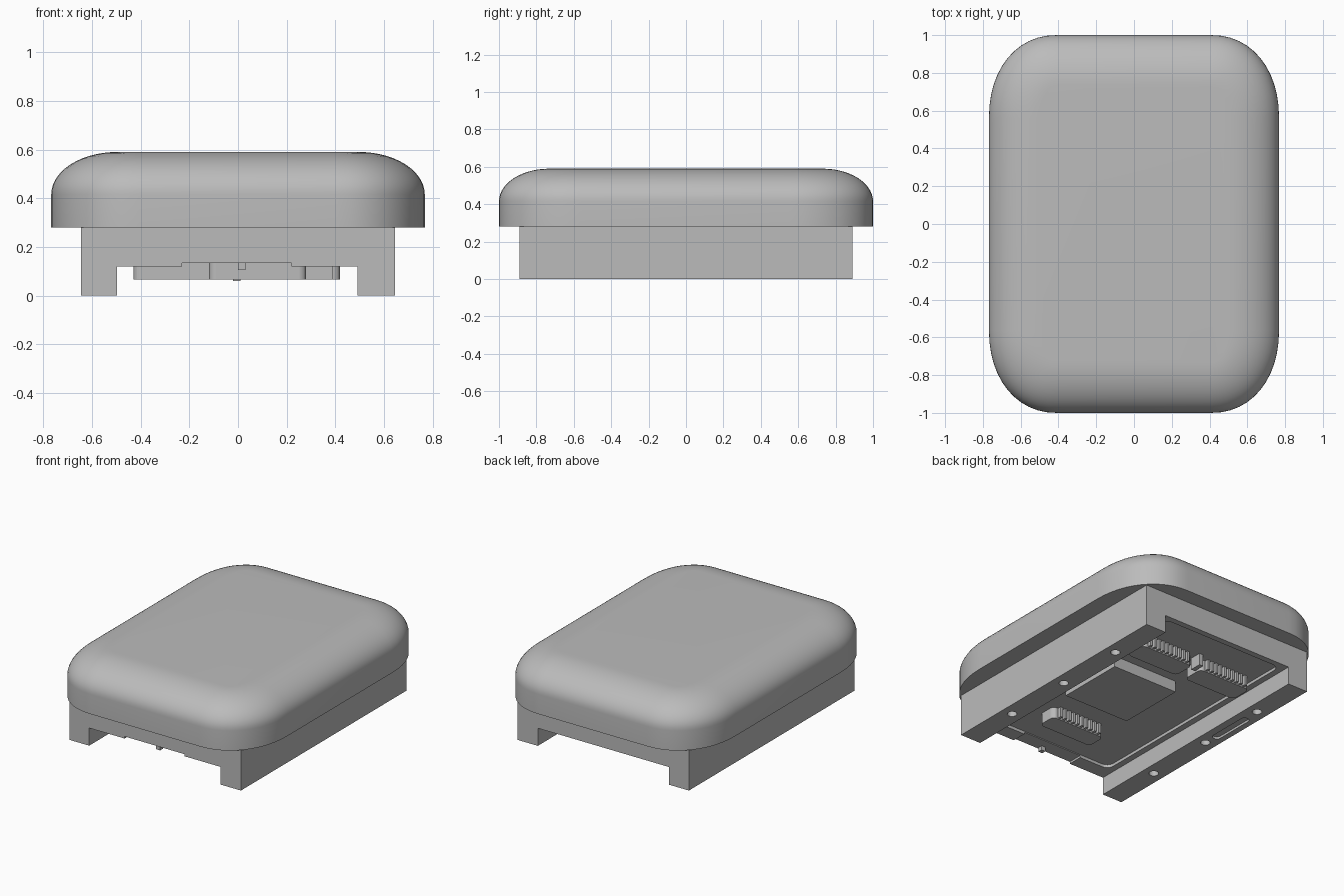
import bpy, bmesh, math

if "Cube" in bpy.data.objects:
    bpy.data.objects.remove(bpy.data.objects["Cube"])

grey = bpy.data.materials.new("plain_grey")
grey.diffuse_color = (0.5, 0.5, 0.5, 1)
grey.use_nodes = True
grey.node_tree.nodes["Principled BSDF"].inputs["Base Color"].default_value = grey.diffuse_color


def finish(name, bm):
    bmesh.ops.recalc_face_normals(bm, faces=bm.faces)
    me = bpy.data.meshes.new(name)
    bm.to_mesh(me)
    bm.free()
    me.materials.append(grey)
    ob = bpy.data.objects.new(name, me)
    bpy.context.collection.objects.link(ob)
    return ob


def outline(x0, x1, y0, y1, rx, ry, n=6, e=2.0):
    """Rectangle with rounded corners, counter-clockwise."""
    pts = []
    for q, (cx, cy) in enumerate([(x1 - rx, y1 - ry), (x0 + rx, y1 - ry),
                                  (x0 + rx, y0 + ry), (x1 - rx, y0 + ry)]):
        for i in range(n + 1):
            a = math.pi / 2 * (q + i / n)
            c, s = math.cos(a), math.sin(a)
            pts.append((cx + rx * math.copysign(abs(c) ** (2 / e), c),
                        cy + ry * math.copysign(abs(s) ** (2 / e), s)))
    return pts


def loft(name, loops):
    """Skin a stack of (outline, z) loops and cap both ends."""
    bm = bmesh.new()
    rings = [[bm.verts.new((x, y, z)) for x, y in pts] for pts, z in loops]
    for a, b in zip(rings, rings[1:]):
        for i in range(len(a)):
            j = (i + 1) % len(a)
            bm.faces.new((a[i], a[j], b[j], b[i]))
    bm.faces.new(rings[0][::-1])
    bm.faces.new(rings[-1])
    return finish(name, bm)


def slab(name, x0, x1, y0, y1, z0, z1, r=0.0):
    if r:
        pts = outline(x0, x1, y0, y1, r, r)
    else:
        pts = [(x1, y1), (x0, y1), (x0, y0), (x1, y0)]
    return loft(name, [(pts, z0), (pts, z1)])


def cut(target, cutter):
    mod = target.modifiers.new("cut", 'BOOLEAN')
    mod.operation = 'DIFFERENCE'
    mod.solver = 'EXACT'
    mod.object = cutter
    bpy.context.view_layer.objects.active = target
    bpy.ops.object.modifier_apply(modifier=mod.name)
    bpy.data.objects.remove(cutter)


# Domed lid: straight rim, then an elliptical shoulder up to the flat top
loops = []
for i in range(-1, 15):
    a = math.pi / 2 * max(i, 0) / 14
    d = 0.27 * (1 - math.cos(a))
    z = 0.28 if i < 0 else 0.415 + 0.175 * math.sin(a)
    loops.append((outline(-0.768 + d, 0.768 - d, -1 + d, 1 - d,
                          0.36 - d, 0.44 - d, 12, 2.15), z))
lid = loft("lid", loops)
bpy.ops.object.select_all(action='DESELECT')
lid.select_set(True)
bpy.context.view_layer.objects.active = lid
bpy.ops.object.shade_smooth_by_angle(angle=math.radians(35))

# Base block with a channel running front to back
base = slab("base", -0.645, 0.645, -0.89, 0.89, 0, 0.28)
cut(base, slab("channel_cutter", -0.497, 0.492, -1, 1, -0.1, 0.12))
# Board pocket in the channel ceiling and a notch through the front lip
cut(base, slab("pocket_cutter", -0.455, 0.45, -0.79, 0.85, 0.05, 0.14, 0.05))
cut(base, slab("notch_cutter", -0.23, 0.22, -1, -0.7, 0.05, 0.134))
# Screw holes and a shallow slot under the two rails
for x in (-0.57, 0.57):
    for y in (-0.49, 0.005, 0.5):
        cut(base, slab("hole_cutter", x - 0.03, x + 0.03, y - 0.03, y + 0.03,
                       -0.1, 0.1, 0.03))
cut(base, slab("slot_cutter", -0.605, -0.55, 0.08, 0.4, -0.1, 0.015, 0.026))

# Main chip on the board
slab("chip", -0.1, 0.39, -0.19, 0.28, 0.065, 0.145)


def connector(name, x0, x1, y0, y1, pins):
    """Rounded housing with a comb of pins along its back face."""
    slab(name, x0, x1, y0, y1, 0.065, 0.145, 0.03)
    step = (x1 - x0 - 0.06) / pins
    for i in range(pins):
        x = x0 + 0.03 + step * (i + 0.25)
        slab(name + "_pin", x, x + step * 0.5, y1 - 0.01, y1 + 0.025, 0.072, 0.145)


connector("left_connector", -0.43, -0.04, 0.44, 0.59, 10)
connector("right_connector", 0.03, 0.42, 0.44, 0.59, 10)
connector("front_connector", -0.12, 0.28, -0.57, -0.44, 10)

# Small locating pegs at both ends
slab("front_peg", 0.0, 0.03, -0.88, -0.85, 0.105, 0.15)
slab("back_peg", -0.02, 0.01, 0.56, 0.64, 0.06, 0.145)
